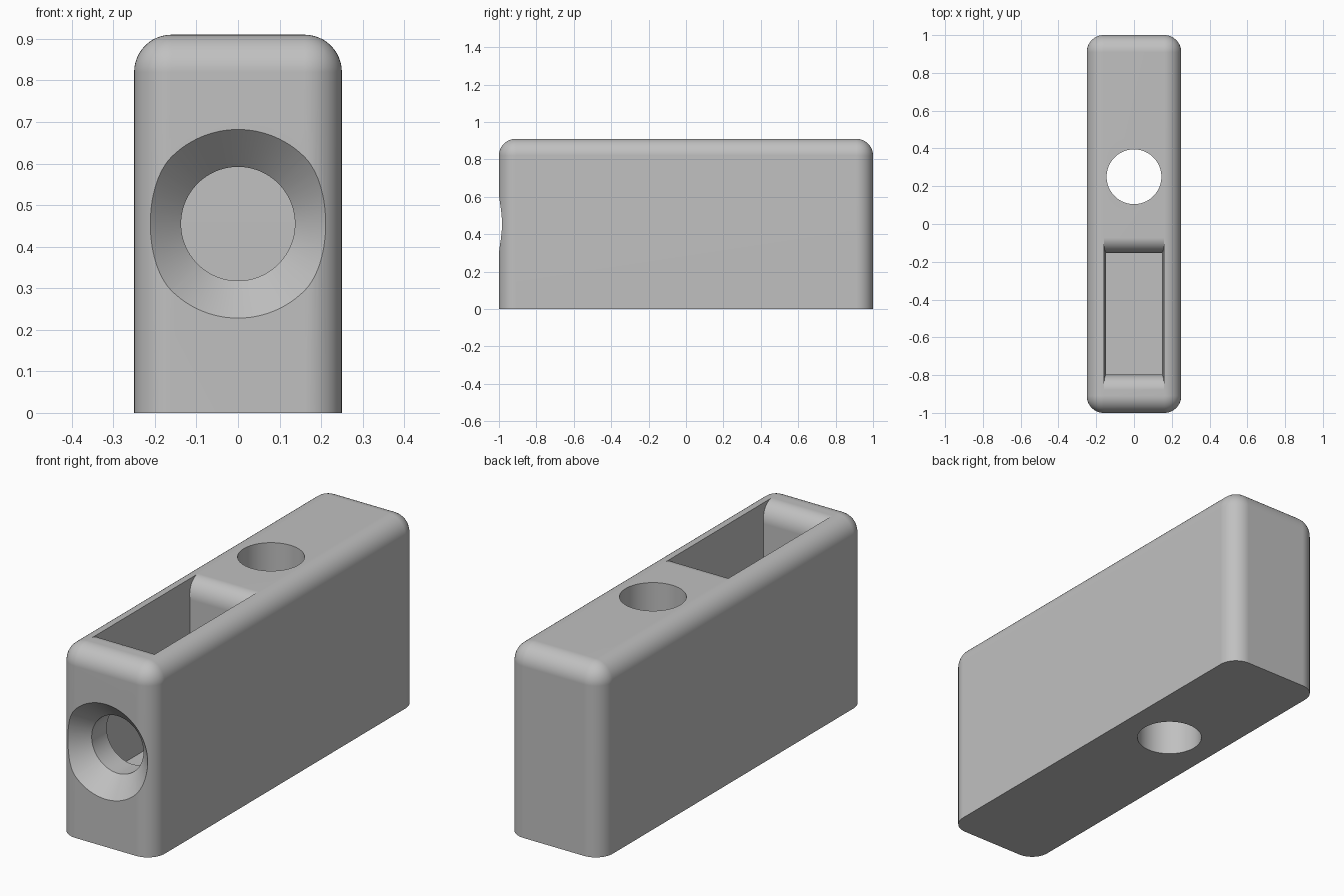
import bpy
import bmesh
import math

# Remove the default cube
old = bpy.data.objects.get("Cube")
if old:
    bpy.data.objects.remove(old, do_unlink=True)

WIDTH, LENGTH, HEIGHT, ROUND = 0.5, 2.0, 0.91, 0.09

# Plain grey material
grey = bpy.data.materials.new("plain_grey")
grey.use_nodes = True
colour = (0.53, 0.53, 0.53, 1)
grey.diffuse_color = colour
grey.node_tree.nodes["Principled BSDF"].inputs["Base Color"].default_value = colour


def make_object(name, bm):
    bmesh.ops.recalc_face_normals(bm, faces=bm.faces[:])
    mesh = bpy.data.meshes.new(name)
    bm.to_mesh(mesh)
    bm.free()
    mesh.materials.append(grey)
    obj = bpy.data.objects.new(name, mesh)
    bpy.context.collection.objects.link(obj)
    return obj


def loft(name, rings):
    """Closed solid through a list of equally sized point rings."""
    bm = bmesh.new()
    loops = [[bm.verts.new(p) for p in ring] for ring in rings]
    for a, b in zip(loops, loops[1:]):
        for i in range(len(a)):
            j = (i + 1) % len(a)
            bm.faces.new((a[i], a[j], b[j], b[i]))
    bm.faces.new(loops[0])
    bm.faces.new(loops[-1])
    return make_object(name, bm)


def circle(radius, place, sides=96):
    turns = [2 * math.pi * i / sides for i in range(sides)]
    return [place(radius * math.cos(t), radius * math.sin(t)) for t in turns]


def rectangle(half_x, y0, y1, z):
    return [(-half_x, y0, z), (half_x, y0, z), (half_x, y1, z), (-half_x, y1, z)]


# Block with rounded upright and top edges, sharp base
bm = bmesh.new()
bmesh.ops.create_cube(bm, size=1)
for v in bm.verts:
    v.co = (v.co.x * WIDTH, v.co.y * LENGTH, (v.co.z + 0.5) * HEIGHT)
rounded = [e for e in bm.edges if any(v.co.z > 0.1 for v in e.verts)]
bmesh.ops.bevel(bm, geom=rounded, offset=ROUND, offset_type='OFFSET',
                segments=12, profile=0.5, affect='EDGES')
block = make_object("block", bm)

# Upright through hole
through_hole = loft("through_hole_cutter", [
    circle(0.145, lambda a, b, z=z: (a, 0.25 + b, z)) for z in (-0.1, 1.0)])

# Front bore with a countersunk mouth, opening into the pocket
bore = loft("bore_cutter", [
    circle(r, lambda a, b, y=y: (a, y, 0.455 + b))
    for y, r in ((-1.1, 0.327), (-0.91, 0.137), (-0.5, 0.137))])

# Top pocket with rounded lips at both ends and slightly flared sides
STEPS = 14
rings = [rectangle(0.147, -0.797, -0.153, 0.23)]
for i in range(STEPS + 1):
    t = math.pi / 2 * i / STEPS
    lip = 0.08 * (1 - math.cos(t))
    rise = math.sin(t)
    rings.append(rectangle(0.147 + 0.013 * rise, -0.797 - lip, -0.153 + lip,
                           HEIGHT - ROUND + ROUND * rise))
rings.append(rectangle(0.16, -0.877, -0.073, 1.0))
pocket = loft("pocket_cutter", rings)

# Cut the openings
bpy.ops.object.select_all(action='DESELECT')
bpy.context.view_layer.objects.active = block
block.select_set(True)
for cutter in (through_hole, pocket, bore):
    cutter.hide_render = True
    cut = block.modifiers.new("cut", 'BOOLEAN')
    cut.operation = 'DIFFERENCE'
    cut.solver = 'EXACT'
    cut.object = cutter
    bpy.ops.object.modifier_apply(modifier=cut.name)
    bpy.data.objects.remove(cutter, do_unlink=True)

# Smooth the rounds, keep the rims crisp and the flats flat
bpy.ops.object.shade_smooth_by_angle(angle=math.radians(30))
normals = block.modifiers.new("flat_normals", 'WEIGHTED_NORMAL')
normals.keep_sharp = True
